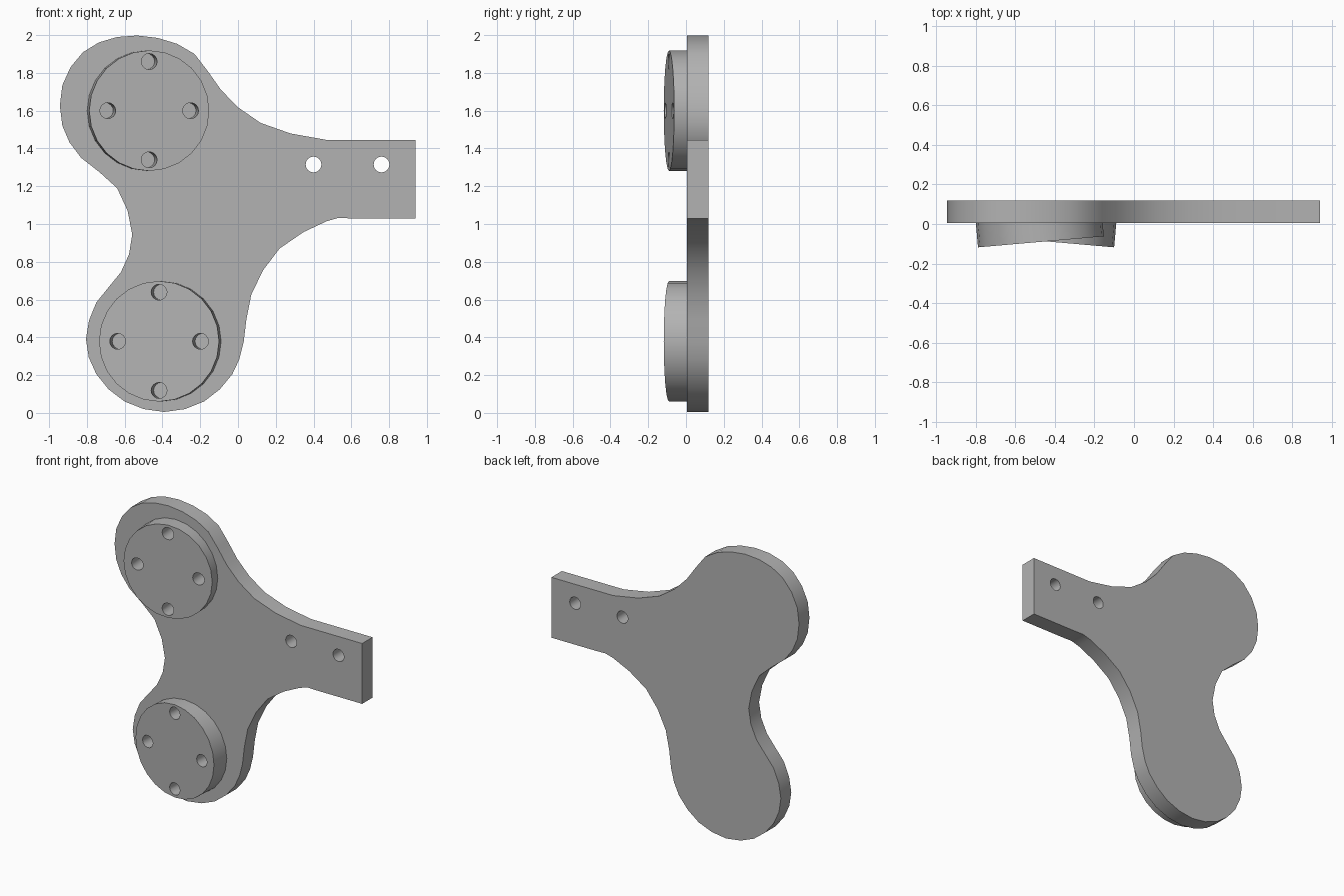
import bpy, bmesh, math
from mathutils import Vector

cube = bpy.data.objects.get("Cube")
if cube:
    bpy.data.objects.remove(cube, do_unlink=True)

GREY = (0.45, 0.45, 0.45, 1)
BACK, FRONT = 0.119, 0.006      # plate faces along y
TILT = math.radians(5)

metal = bpy.data.materials.new("grey metal")
metal.use_nodes = True
metal.diffuse_color = GREY
metal.node_tree.nodes["Principled BSDF"].inputs["Base Color"].default_value = GREY


def make_object(name, bm):
    bmesh.ops.recalc_face_normals(bm, faces=bm.faces[:])
    mesh = bpy.data.meshes.new(name)
    bm.to_mesh(mesh)
    bm.free()
    mesh.materials.append(metal)
    obj = bpy.data.objects.new(name, mesh)
    bpy.context.collection.objects.link(obj)
    return obj


def add_cylinder(bm, start, axis, length, radius, sides):
    """Cylinder running from start along axis."""
    matrix = axis.to_track_quat('Z', 'Y').to_matrix().to_4x4()
    matrix.translation = start + axis * length / 2
    bmesh.ops.create_cone(bm, cap_ends=True, segments=sides, radius1=radius,
                          radius2=radius, depth=length, matrix=matrix)


def smooth_path(points):
    """Keep every inner point and add a smooth midpoint between neighbours."""
    result = []
    for a, b, c, d in zip(points, points[1:], points[2:], points[3:]):
        mid = [(9 * (q + r) - (p + s)) / 16 for p, q, r, s in zip(a, b, c, d)]
        result += [b, tuple(mid)]
    return result + [points[-2]]


# Three-armed plate: curved outline closed by the square arm end
outline = smooth_path([
    (0.94, 1.445), (0.47, 1.445), (0.12, 1.535), (-0.09, 1.71), (-0.23, 1.9),
    (-0.425, 1.985), (-0.64, 1.99), (-0.82, 1.91), (-0.93, 1.735), (-0.93, 1.52),
    (-0.83, 1.35), (-0.64, 1.19), (-0.56, 0.945), (-0.62, 0.745), (-0.75, 0.585),
    (-0.805, 0.39), (-0.75, 0.205), (-0.6, 0.06), (-0.39, 0.005), (-0.18, 0.06),
    (-0.03, 0.205), (0.03, 0.375), (0.07, 0.625), (0.22, 0.87), (0.47, 1.015),
    (0.6, 1.03), (0.94, 1.03)])
outline += [(0.94, 1.03), (0.94, 1.445)]

bm = bmesh.new()
face = bm.faces.new([bm.verts.new((x, FRONT, z)) for x, z in outline])
extruded = bmesh.ops.extrude_face_region(bm, geom=[face], use_keep_orig=True)
moved = [v for v in extruded["geom"] if isinstance(v, bmesh.types.BMVert)]
bmesh.ops.translate(bm, verts=moved, vec=(0, BACK - FRONT, 0))
parts = [make_object("mounting_plate", bm)]

# Tilted round bosses, each with four blind holes
holes = bmesh.new()
for name, x, z, side in (("upper_boss", -0.47, 1.6, 1), ("lower_boss", -0.418, 0.379, -1)):
    inward = Vector((-side * math.sin(TILT), math.cos(TILT), 0))
    across = Vector((math.cos(TILT), side * math.sin(TILT), 0))
    centre = Vector((x, -0.09, z))
    bm = bmesh.new()
    add_cylinder(bm, centre, inward, 0.14, 0.319, 24)
    parts.append(make_object(name, bm))
    for offset in (across * 0.22, across * -0.22, Vector((0, 0, 0.26)), Vector((0, 0, -0.26))):
        add_cylinder(holes, centre + offset - inward * 0.05, inward, 0.2, 0.042, 16)

# Through holes in the arm
for x in (0.4, 0.76):
    add_cylinder(holes, Vector((x, -0.1, 1.315)), Vector((0, 1, 0)), 0.4, 0.042, 16)

cutter = make_object("hole_cutter", holes)
cutter.hide_render = True

# Drill every part, then shade smooth with sharp rims
for part in parts:
    bpy.ops.object.select_all(action='DESELECT')
    part.select_set(True)
    bpy.context.view_layer.objects.active = part
    drill = part.modifiers.new("drill", 'BOOLEAN')
    drill.operation = 'DIFFERENCE'
    drill.solver = 'EXACT'
    drill.object = cutter
    bpy.ops.object.modifier_apply(modifier=drill.name)
    bpy.ops.object.shade_smooth_by_angle(angle=math.radians(30))

bpy.data.objects.remove(cutter, do_unlink=True)
